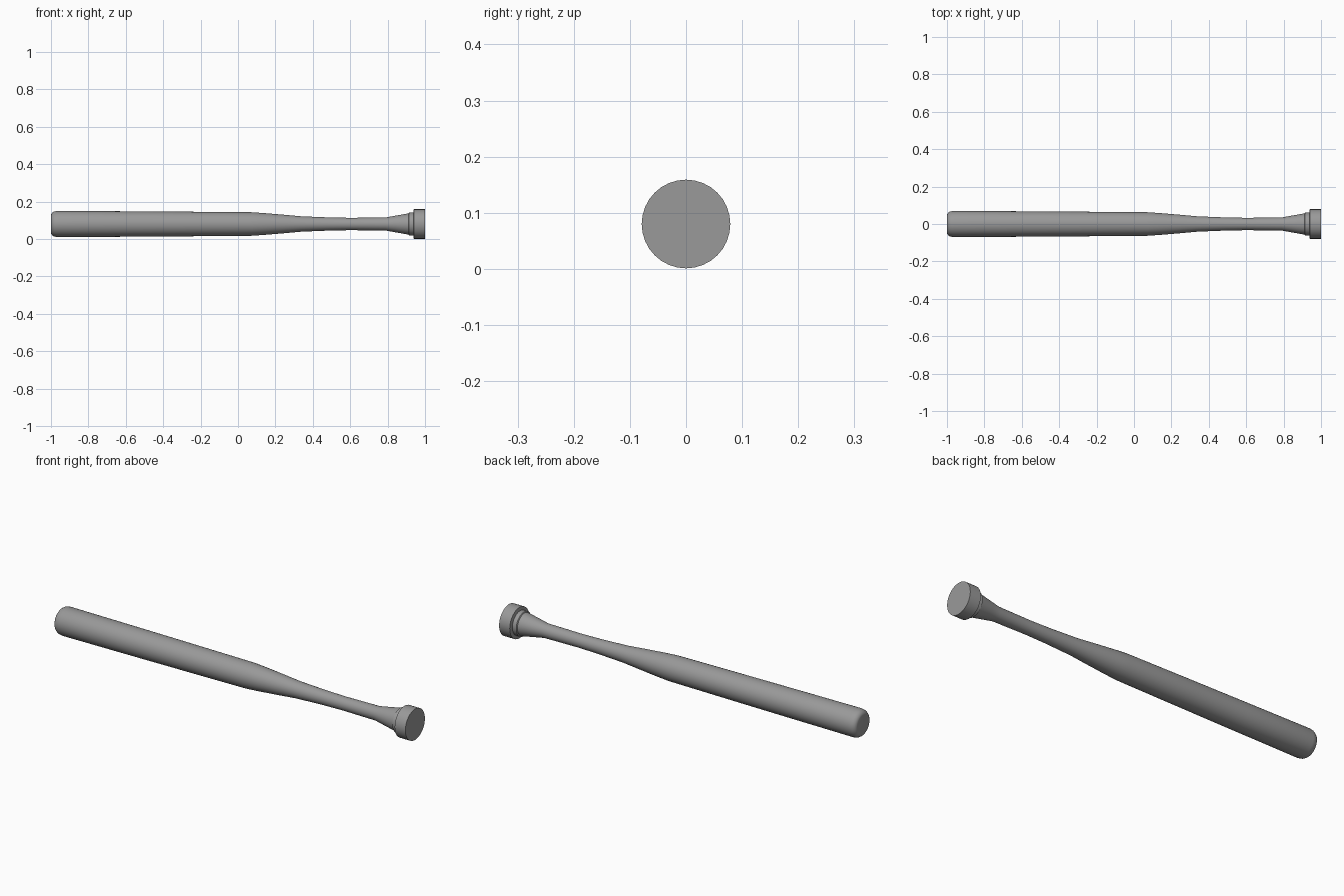
import bpy, bmesh, math

if "Cube" in bpy.data.objects:
    bpy.data.objects.remove(bpy.data.objects["Cube"])

SIDES = 32
AXIS_Z = 0.08


def lathe_x(name, profile, angle=30):
    """Revolve (x, radius) points around the horizontal long axis."""
    bm = bmesh.new()
    rings = []
    for x, r in profile:
        rings.append([bm.verts.new((x,
                                    r * math.cos(2 * math.pi * i / SIDES),
                                    AXIS_Z + r * math.sin(2 * math.pi * i / SIDES)))
                      for i in range(SIDES)])
    for a, b in zip(rings, rings[1:]):
        for i in range(SIDES):
            j = (i + 1) % SIDES
            bm.faces.new((a[i], a[j], b[j], b[i]))
    bm.faces.new(rings[0])
    bm.faces.new(rings[-1])
    bmesh.ops.recalc_face_normals(bm, faces=bm.faces)
    mesh = bpy.data.meshes.new(name)
    bm.to_mesh(mesh)
    bm.free()
    obj = bpy.data.objects.new(name, mesh)
    bpy.context.collection.objects.link(obj)
    bpy.ops.object.select_all(action='DESELECT')
    obj.select_set(True)
    bpy.context.view_layer.objects.active = obj
    bpy.ops.object.shade_smooth_by_angle(angle=math.radians(angle))
    return obj


# Whole bat as one turned piece
bat = lathe_x("bat", [
    # rounded barrel tip
    (-1.0, 0.048), (-0.998, 0.054), (-0.993, 0.061), (-0.983, 0.067),
    (-0.965, 0.070),
    # barrel, slowly narrowing
    (-0.6, 0.068), (-0.3, 0.066), (0.07, 0.063),
    # taper into the handle
    (0.13, 0.059), (0.24, 0.050), (0.34, 0.041), (0.49, 0.035),
    (0.6, 0.033), (0.79, 0.035),
    # flare, collar ring and knob
    (0.84, 0.044), (0.912, 0.057), (0.915, 0.062), (0.937, 0.062),
    (0.94, 0.079), (1.0, 0.079),
])

# Dark grey finish
finish = bpy.data.materials.new("dark_grey")
finish.diffuse_color = (0.32, 0.32, 0.32, 1)
finish.use_nodes = True
finish.node_tree.nodes["Principled BSDF"].inputs["Base Color"].default_value = finish.diffuse_color
bat.data.materials.append(finish)
